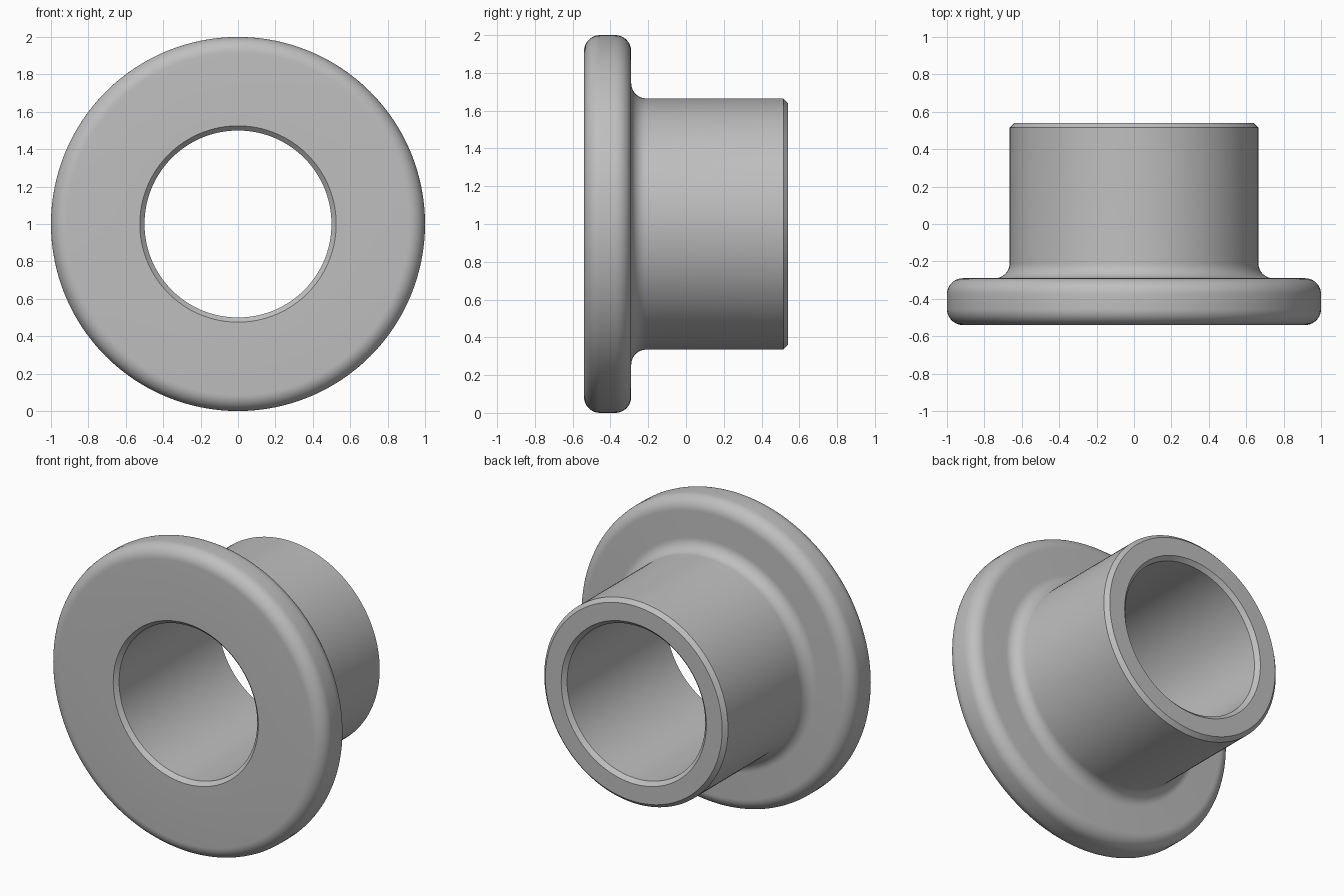
import bpy
import bmesh
from math import sin, cos, pi, radians
from mathutils import Matrix, Vector

cube = bpy.data.objects.get("Cube")
if cube:
    bpy.data.objects.remove(cube, do_unlink=True)

# Main dimensions
FRONT, BACK = -0.54, 0.54
FLANGE_BACK = -0.29
BORE, SLEEVE, FLANGE = 0.5, 0.665, 1.0
CHAMFER, ROUND, FILLET = 0.025, 0.085, 0.08
SEGMENTS, ARC_STEPS = 128, 10


def arc(r, y, radius, start, end):
    """Quarter arc in the (radius, y) plane."""
    angles = [radians(start + (end - start) * i / ARC_STEPS) for i in range(ARC_STEPS + 1)]
    return [(r + radius * cos(a), y + radius * sin(a)) for a in angles]


# Closed cross-section: front face, rounded rim, root fillet, sleeve, bore
profile = [(BORE, FRONT + CHAMFER), (BORE + CHAMFER, FRONT)]
profile += arc(FLANGE - ROUND, FRONT + ROUND, ROUND, -90, 0)
profile += arc(FLANGE - ROUND, FLANGE_BACK - ROUND, ROUND, 0, 90)
profile += arc(SLEEVE + FILLET, FLANGE_BACK + FILLET, FILLET, 270, 180)
profile += [(SLEEVE, BACK - CHAMFER), (SLEEVE - CHAMFER, BACK),
            (BORE + CHAMFER, BACK), (BORE, BACK - CHAMFER)]

# Revolve the section around the y axis
bm = bmesh.new()
rings = []
for s in range(SEGMENTS):
    turn = Matrix.Rotation(2 * pi * s / SEGMENTS, 3, 'Y')
    rings.append([bm.verts.new(turn @ Vector((r, y, 0)) + Vector((0, 0, FLANGE)))
                  for r, y in profile])
count = len(profile)
for s, ring in enumerate(rings):
    following = rings[(s + 1) % SEGMENTS]
    for i in range(count):
        j = (i + 1) % count
        bm.faces.new((ring[i], ring[j], following[j], following[i]))
bmesh.ops.recalc_face_normals(bm, faces=bm.faces)
mesh = bpy.data.meshes.new("flanged_bushing")
bm.to_mesh(mesh)
bm.free()

# Plain grey material
grey = bpy.data.materials.new("plain grey")
grey.use_nodes = True
colour = (0.52, 0.52, 0.52, 1)
grey.diffuse_color = colour
grey.node_tree.nodes["Principled BSDF"].inputs["Base Color"].default_value = colour
mesh.materials.append(grey)

bushing = bpy.data.objects.new("flanged_bushing", mesh)
bpy.context.collection.objects.link(bushing)
bpy.ops.object.select_all(action='DESELECT')
bushing.select_set(True)
bpy.context.view_layer.objects.active = bushing
bpy.ops.object.shade_smooth_by_angle(angle=radians(30))
